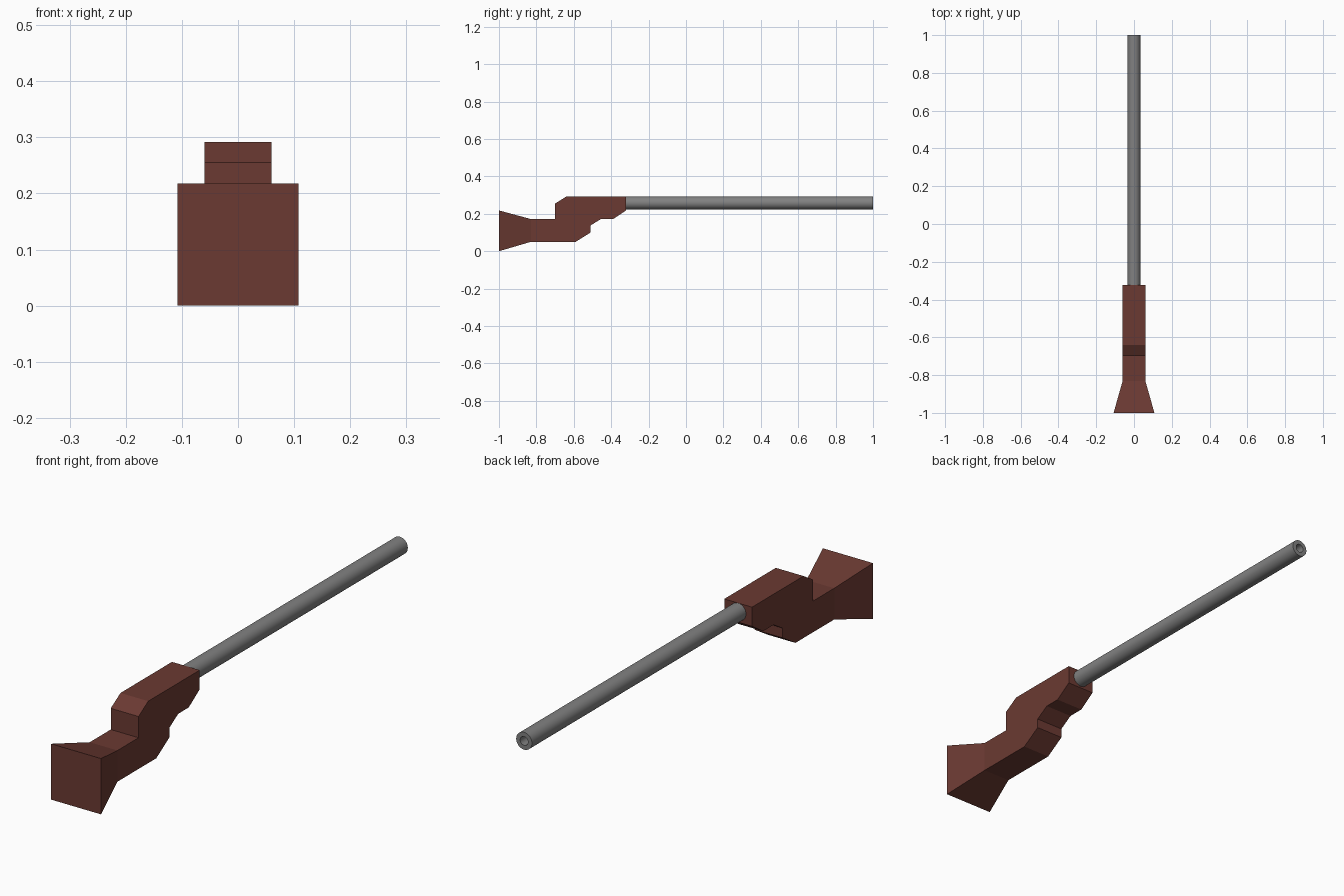
import bpy, bmesh, math

cube = bpy.data.objects.get("Cube")
if cube:
    bpy.data.objects.remove(cube, do_unlink=True)


def material(name, colour):
    m = bpy.data.materials.new(name)
    m.use_nodes = True
    m.diffuse_color = (*colour, 1)
    m.node_tree.nodes["Principled BSDF"].inputs["Base Color"].default_value = (*colour, 1)
    return m


def finish(bm, name, mat):
    bmesh.ops.recalc_face_normals(bm, faces=bm.faces)
    mesh = bpy.data.meshes.new(name)
    bm.to_mesh(mesh)
    bm.free()
    mesh.materials.append(mat)
    obj = bpy.data.objects.new(name, mesh)
    bpy.context.collection.objects.link(obj)
    return obj


wood = material("dark red wood", (0.147, 0.042, 0.032))
steel = material("grey steel", (0.22, 0.22, 0.22))

# Stock: side profile (y, z) extruded across x
HALF = 0.06
profile = [(-0.83, 0.05), (-0.59, 0.05), (-0.51, 0.10), (-0.51, 0.138),
           (-0.455, 0.172), (-0.39, 0.172), (-0.322, 0.217), (-0.322, 0.292),
           (-0.64, 0.292), (-0.70, 0.255), (-0.70, 0.172), (-0.83, 0.172)]
bm = bmesh.new()
side = bm.faces.new([bm.verts.new((-HALF, y, z)) for y, z in profile])
ext = bmesh.ops.extrude_face_region(bm, geom=[side])
moved = [v for v in ext["geom"] if isinstance(v, bmesh.types.BMVert)]
bmesh.ops.translate(bm, verts=moved, vec=(2 * HALF, 0, 0))

# Butt: rear face pulled back and flared to a larger square
bm.faces.ensure_lookup_table()
bmesh.ops.recalc_face_normals(bm, faces=bm.faces)
rear = min(bm.faces, key=lambda f: f.calc_center_median().y)
ext = bmesh.ops.extrude_face_region(bm, geom=[rear])
for v in ext["geom"]:
    if isinstance(v, bmesh.types.BMVert):
        v.co = (math.copysign(0.108, v.co.x), -1, 0 if v.co.z < 0.11 else 0.218)
if rear.is_valid:
    bmesh.ops.delete(bm, geom=[rear], context="FACES_ONLY")
finish(bm, "stock", wood)

# Barrel: tube swept from four rings, outer wall, muzzle rim and bore
SIDES, CENTRE = 32, 0.258
rings = [(0.034, -0.33), (0.034, 1), (0.017, 1), (0.017, -0.33)]
bm = bmesh.new()
loops = []
for r, y in rings:
    angles = [2 * math.pi * i / SIDES for i in range(SIDES)]
    loops.append([bm.verts.new((r * math.cos(a), y, CENTRE + r * math.sin(a))) for a in angles])
for k, a in enumerate(loops):
    b = loops[(k + 1) % len(loops)]
    for i in range(SIDES):
        j = (i + 1) % SIDES
        bm.faces.new((a[i], a[j], b[j], b[i]))
barrel = finish(bm, "barrel", steel)
bpy.ops.object.select_all(action="DESELECT")
barrel.select_set(True)
bpy.context.view_layer.objects.active = barrel
bpy.ops.object.shade_smooth_by_angle(angle=math.radians(30))
